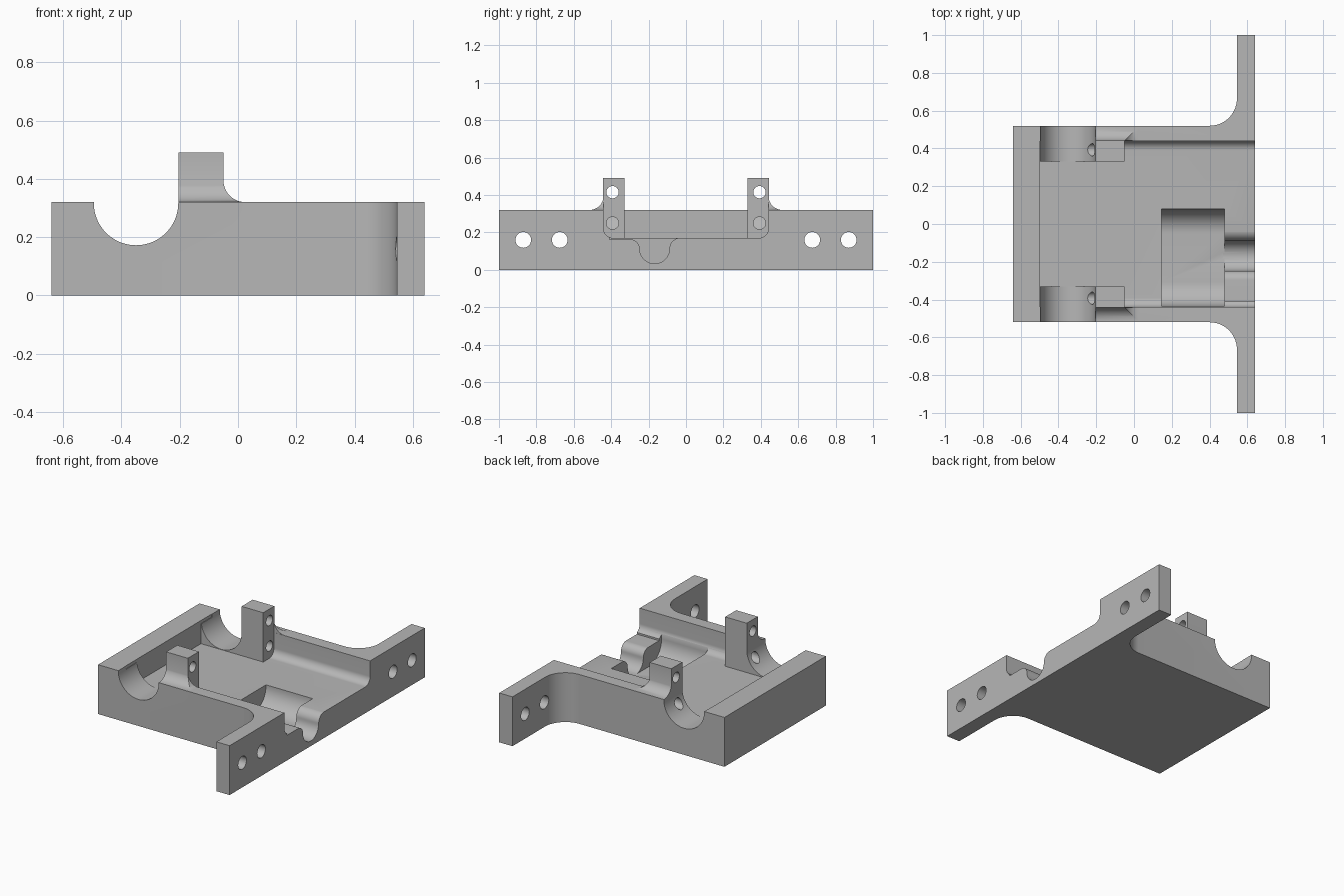
import bpy, bmesh, math

cube = bpy.data.objects.get("Cube")
if cube:
    bpy.data.objects.remove(cube, do_unlink=True)

grey = bpy.data.materials.new("plain grey")
grey.use_nodes = True
grey.diffuse_color = (0.47, 0.47, 0.47, 1)
grey.node_tree.nodes["Principled BSDF"].inputs["Base Color"].default_value = grey.diffuse_color


def arc(cx, cy, r, start, end, n=14):
    """Points on an arc, angles in degrees."""
    steps = [math.radians(start + (end - start) * i / n) for i in range(n + 1)]
    return [(cx + r * math.cos(a), cy + r * math.sin(a)) for a in steps]


def prism(name, pts, axis, lo, hi):
    """Extrude a closed 2D profile along an axis."""
    place = {"x": lambda p, t: (t, p[0], p[1]),
             "y": lambda p, t: (p[0], t, p[1]),
             "z": lambda p, t: (p[0], p[1], t)}[axis]
    bm = bmesh.new()
    a = [bm.verts.new(place(p, lo)) for p in pts]
    b = [bm.verts.new(place(p, hi)) for p in pts]
    bm.faces.new(a)
    bm.faces.new(b)
    for i in range(len(pts)):
        j = (i + 1) % len(pts)
        bm.faces.new((a[i], a[j], b[j], b[i]))
    bmesh.ops.recalc_face_normals(bm, faces=bm.faces)
    mesh = bpy.data.meshes.new(name)
    bm.to_mesh(mesh)
    bm.free()
    mesh.materials.append(grey)
    ob = bpy.data.objects.new(name, mesh)
    bpy.context.collection.objects.link(ob)
    return ob


def combine(target, tool, operation):
    """Apply one boolean and discard the tool."""
    mod = target.modifiers.new("cut", "BOOLEAN")
    mod.operation = operation
    mod.solver = "EXACT"
    mod.object = tool
    bpy.context.view_layer.objects.active = target
    bpy.ops.object.modifier_apply(modifier=mod.name)
    bpy.data.objects.remove(tool, do_unlink=True)


def mirrored(pts):
    return [(-x, y) for x, y in reversed(pts)]


# Block with two mounting flanges and rounded roots
half = [(-0.64, 0.52)] + arc(0.4, 0.665, 0.145, -90, 0) + [(0.545, 1), (0.64, 1)]
plan = half + [(x, -y) for x, y in reversed(half)]
bracket = prism("bracket", plan, "z", 0, 0.32)

# Open tray with rounded floor edges
side = arc(0.39, 0.22, 0.05, -90, 0) + [(0.44, 0.6)]
combine(bracket, prism("tray_cutter", side + mirrored(side), "x", -0.497, 0.8), "DIFFERENCE")

# Bearing cradles, posts and the blends outside them
for s in (-1, 1):
    cradle = prism("cradle", [(-0.55, 0.1), (-0.05, 0.1), (-0.05, 0.49), (-0.3, 0.49),
                              (-0.3, 0.3), (-0.55, 0.3)], "y", s * 0.33, s * 0.443)
    combine(bracket, cradle, "UNION")
    pts = arc(0.516, 0.395, 0.075, 180, 270) + [(0.516, 0.25), (0.441, 0.25)]
    blend = prism("blend", [(s * y, z) for y, z in pts], "x", -0.3, 0.04)
    slope = arc(0.025, 0.395, 0.075, 180, 270) + [(0.025, 0.2), (-0.4, 0.2), (-0.4, 0.395)]
    combine(blend, prism("slope", slope, "y", -0.7, 0.7), "INTERSECT")
    combine(bracket, blend, "UNION")

# Round-bottomed cradle opening
opening = arc(-0.35, 0.317, 0.145, 180, 360, 36) + [(-0.205, 0.7), (-0.495, 0.7)]
combine(bracket, prism("bore_cutter", opening, "y", -0.7, 0.7), "DIFFERENCE")

# Recess in the tray floor, rounded along its long sides
recess = arc(-0.305, 0.165, 0.13, 180, 270) + arc(-0.05, 0.165, 0.13, 270, 360)
recess += [(0.08, 0.27), (-0.435, 0.27)]
combine(bracket, prism("recess_cutter", recess, "x", 0.145, 0.48), "DIFFERENCE")

# Channel from the recess out through the end
channel = arc(-0.298, 0.113, 0.05, 90, 0) + arc(-0.168, 0.113, 0.08, 180, 360, 24)[1:-1]
channel += arc(-0.03, 0.113, 0.058, 180, 90) + [(-0.03, 0.25), (-0.41, 0.25), (-0.41, 0.163)]
combine(bracket, prism("channel_cutter", channel, "x", 0.47, 0.8), "DIFFERENCE")

# Screw holes in the posts and flanges
for s in (-1, 1):
    for y, z, r, lo, hi in ((0.393, 0.415, 0.033, -0.4, 0.1), (0.393, 0.25, 0.033, -0.3, 0.1),
                            (0.675, 0.16, 0.042, 0.3, 0.8), (0.87, 0.16, 0.042, 0.3, 0.8)):
        circle = arc(s * y, z, r, 0, 360, 32)[:-1]
        combine(bracket, prism("hole_cutter", circle, "x", lo, hi), "DIFFERENCE")

bpy.ops.object.select_all(action="DESELECT")
bracket.select_set(True)
bpy.context.view_layer.objects.active = bracket
bpy.ops.object.shade_smooth_by_angle(angle=math.radians(30))
